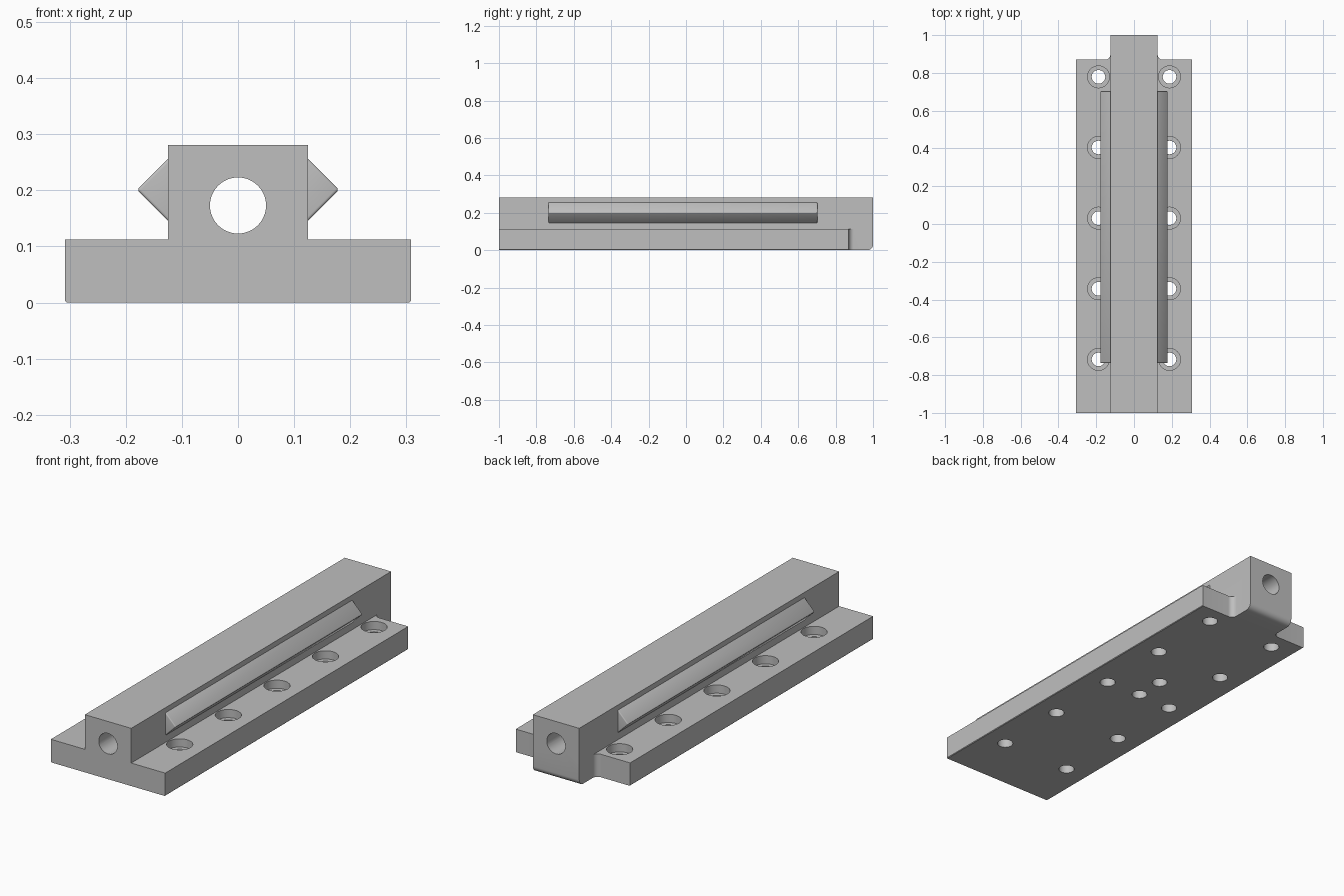
import bpy, bmesh, math
from mathutils import Vector

if "Cube" in bpy.data.objects:
    bpy.data.objects.remove(bpy.data.objects["Cube"], do_unlink=True)

grey = bpy.data.materials.new("plain grey")
grey.use_nodes = True
grey.diffuse_color = (0.52, 0.52, 0.52, 1)
grey.node_tree.nodes["Principled BSDF"].inputs["Base Color"].default_value = (0.52, 0.52, 0.52, 1)


def prism(name, outline, axis, start, end, bevel=0):
    """Extrude a 2D outline along an axis; the outline uses the other two axes in order."""
    bm = bmesh.new()
    verts = []
    for point in outline:
        co = list(point)
        co.insert(axis, start)
        verts.append(bm.verts.new(co))
    face = bm.faces.new(verts)
    moved = bmesh.ops.extrude_face_region(bm, geom=[face])["geom"]
    offset = Vector((0, 0, 0))
    offset[axis] = end - start
    bmesh.ops.translate(bm, verts=[v for v in moved if isinstance(v, bmesh.types.BMVert)], vec=offset)
    if bevel:
        bmesh.ops.bevel(bm, geom=bm.edges[:], offset=bevel, segments=3, profile=0.5, affect='EDGES')
    bmesh.ops.recalc_face_normals(bm, faces=bm.faces)
    mesh = bpy.data.meshes.new(name)
    bm.to_mesh(mesh)
    bm.free()
    mesh.materials.append(grey)
    obj = bpy.data.objects.new(name, mesh)
    bpy.context.collection.objects.link(obj)
    return obj


def arc(cx, cy, r, a0, a1, steps=8):
    angles = [math.radians(a0 + (a1 - a0) * i / steps) for i in range(steps + 1)]
    return [(cx + r * math.cos(a), cy + r * math.sin(a)) for a in angles]


def circle(cx, cy, r, sides=40):
    return arc(cx, cy, r, 0, 360, sides)[:-1]


def cut(target, cutter):
    cutter.hide_render = True
    mod = target.modifiers.new("cut", 'BOOLEAN')
    mod.operation = 'DIFFERENCE'
    mod.solver = 'EXACT'
    mod.object = cutter
    bpy.context.view_layer.objects.active = target
    bpy.ops.object.modifier_apply(modifier=mod.name)
    bpy.data.objects.remove(cutter, do_unlink=True)


def smooth(obj):
    bpy.ops.object.select_all(action='DESELECT')
    obj.select_set(True)
    bpy.context.view_layer.objects.active = obj
    bpy.ops.object.shade_smooth_by_angle(angle=math.radians(30))


BASE_W, BASE_H, BODY_W, TOP = 0.308, 0.112, 0.125, 0.281
EDGE = 0.003

# Flanged body: inverted T section along the full length
half = [(BASE_W - EDGE, 0), (BASE_W, EDGE), (BASE_W, BASE_H), (BODY_W, BASE_H), (BODY_W, TOP)]
section = half + [(-x, z) for x, z in reversed(half)]
body = prism("flanged_body", section, 1, -1, 1)

# Flange cut back at the rear, with filleted corners beside the tongue
r = 0.027
for s in (1, -1):
    notch = [(BODY_W, 1.1)] + arc(BODY_W + r, 0.87 + r, r, 180, 270) + [(0.4, 0.87), (0.4, 1.1)]
    cut(body, prism("notch", [(s * x, y) for x, y in notch], 2, -0.1, 0.35))

# Rounded lower edge of the tongue
r = 0.03
corner = [(1.05, r)] + arc(1 - r, r, r, 0, -90) + [(1 - r, -0.05), (1.05, -0.05)]
cut(body, prism("tongue_rounding", corner, 0, -0.5, 0.5))

# Lengthwise bore and the two ports that meet it from below
cut(body, prism("bore", circle(0, 0.173, 0.05, 48), 1, -1.1, 1.1))
for y in (0.04, 0.187):
    cut(body, prism("port", circle(0, y, 0.035), 2, -0.1, 0.16))

# Counterbored mounting holes
for s in (1, -1):
    for i in range(5):
        x, y = s * 0.188, -0.717 + i * 0.374
        cut(body, prism("screw_hole", circle(x, y, 0.036), 2, -0.1, 0.2))
        cut(body, prism("counterbore", circle(x, y, 0.058), 2, BASE_H - 0.04, 0.2))
smooth(body)

# Wedge rails on both sides, with softened edges
ROOT, TIP, MID = 0.11, 0.18, 0.201
for s, side in ((1, "left"), (-1, "right")):
    wedge = [(s * ROOT, MID - TIP + ROOT), (s * TIP, MID), (s * ROOT, MID + TIP - ROOT)]
    smooth(prism(side + "_wedge_rail", wedge, 1, -0.736, 0.703, bevel=0.005))
